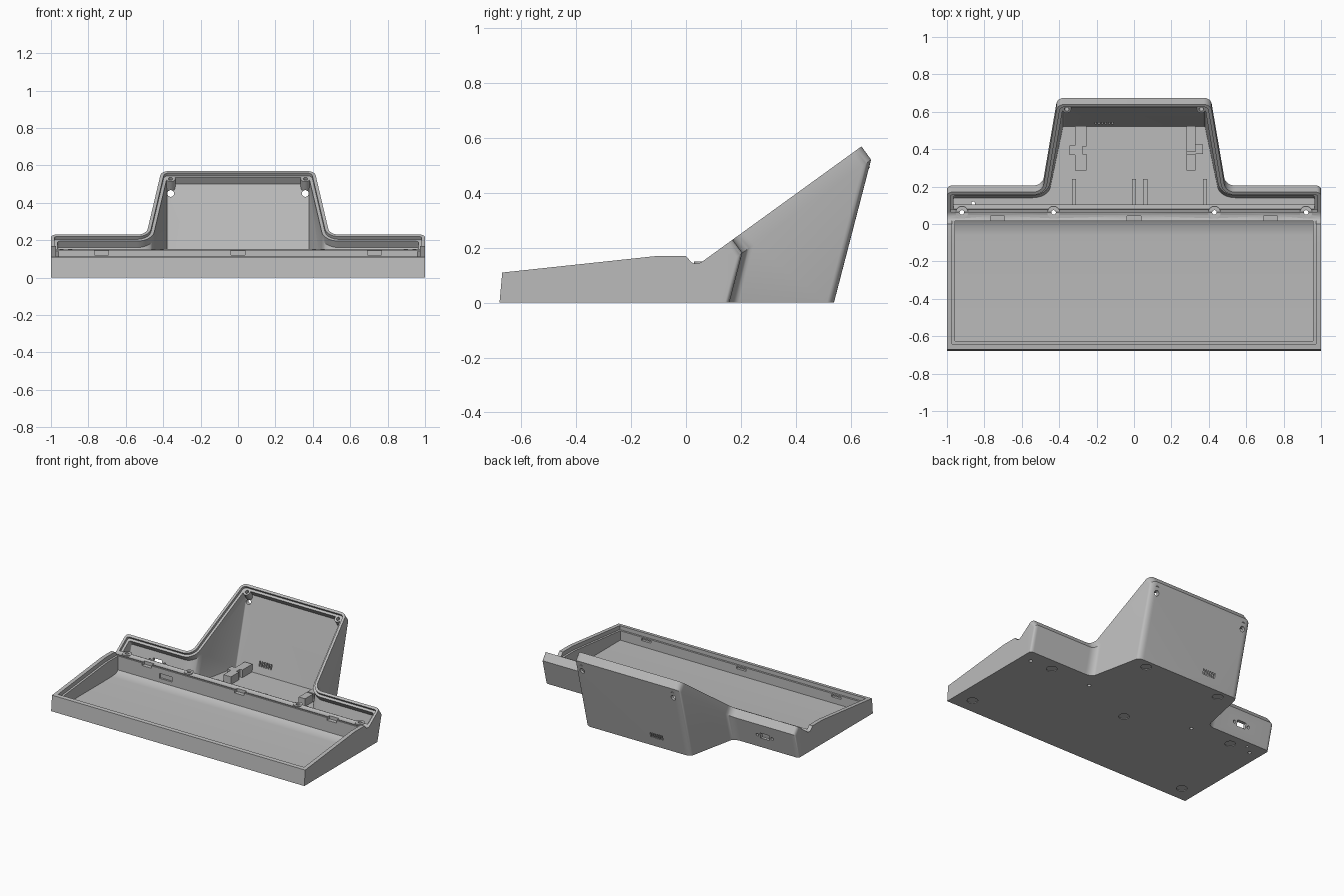
import bpy, bmesh, math
from mathutils import Vector, Matrix

if "Cube" in bpy.data.objects:
    bpy.data.objects.remove(bpy.data.objects["Cube"], do_unlink=True)

grey = bpy.data.materials.new("case grey")
grey.use_nodes = True
grey.diffuse_color = (0.5, 0.5, 0.5, 1)
grey.node_tree.nodes["Principled BSDF"].inputs["Base Color"].default_value = (0.5, 0.5, 0.5, 1)


def finish(bm, name):
    bmesh.ops.recalc_face_normals(bm, faces=bm.faces[:])
    me = bpy.data.meshes.new(name)
    bm.to_mesh(me)
    bm.free()
    me.materials.append(grey)
    ob = bpy.data.objects.new(name, me)
    bpy.context.scene.collection.objects.link(ob)
    return ob


def stack(name, rings):
    """Closed solid through matching rings of points."""
    bm = bmesh.new()
    loops = [[bm.verts.new(p) for p in r] for r in rings]
    n = len(loops[0])
    for a, b in zip(loops, loops[1:]):
        for i in range(n):
            j = (i + 1) % n
            bm.faces.new((a[i], a[j], b[j], b[i]))
    bm.faces.new(loops[0][::-1])
    bm.faces.new(loops[-1])
    return finish(bm, name)


def prism(name, profile, half):
    """Side profile (y, z) extruded across the width."""
    return stack(name, [[(x, y, z) for y, z in profile] for x in (-half, half)])


def boxes(name, items):
    bm = bmesh.new()
    for centre, size in items:
        m = Matrix.Translation(centre) @ Matrix.Diagonal((*size, 1))
        bmesh.ops.create_cube(bm, size=1, matrix=m)
    return finish(bm, name)


def rods(name, items, seg=24):
    """Cylinders given as (start, end, radius)."""
    bm = bmesh.new()
    for a, b, r in items:
        a, b = Vector(a), Vector(b)
        rot = (b - a).to_track_quat('Z', 'Y').to_matrix().to_4x4()
        bmesh.ops.create_cone(bm, cap_ends=True, segments=seg, radius1=r, radius2=r,
                              depth=(b - a).length, matrix=Matrix.Translation((a + b) / 2) @ rot)
    return finish(bm, name)


def combine(target, tool, op):
    mod = target.modifiers.new("bool", 'BOOLEAN')
    mod.operation, mod.object, mod.solver = op, tool, 'EXACT'
    deps = bpy.context.evaluated_depsgraph_get()
    me = bpy.data.meshes.new_from_object(target.evaluated_get(deps))
    target.modifiers.clear()
    target.data = me
    bpy.data.objects.remove(tool, do_unlink=True)


# Sloping rim plane: t runs up the slope, n is height above it
def on_rim(x, t, n):
    return Vector((x, 0.17 + 0.81 * t - 0.586 * n, 0.23 + 0.586 * t + 0.81 * n))


def outline(inset, front):
    """Rounded T outline on the rim plane, shrunk by inset."""
    half = [(1, front, 0), (1, 0, 0.025), (0.49, 0, -0.06), (0.41, 0.58, 0.045)]
    full = half + [(-x, t, r) for x, t, r in half[::-1]]
    pts = [Vector(p[:2]) for p in full]
    out = []
    for i, (x, t, r) in enumerate(full):
        p = pts[i]
        d1 = (p - pts[i - 1]).normalized()
        d2 = (pts[(i + 1) % len(pts)] - p).normalized()
        n1, n2 = Vector((-d1.y, d1.x)), Vector((-d2.y, d2.x))
        mitre = (n1 + n2) / (1 + n1.dot(n2))
        if r == 0:
            out.append(Vector((x - math.copysign(inset, x), front)))
            continue
        r = max(r - inset, 0.012) if r > 0 else r - inset
        c = p + mitre * (inset + r)
        a0 = math.atan2(-n1.y * r, -n1.x * r)
        a1 = math.atan2(-n2.y * r, -n2.x * r)
        turn = (a1 - a0 + math.pi) % (2 * math.pi) - math.pi
        for k in range(9):
            a = a0 + turn * k / 8
            out.append(c + abs(r) * Vector((math.cos(a), math.sin(a))))
    return out


def hood(name, inset, front, levels, bottom=None):
    """Outline dropped square to the rim, then leaning down to a flat bottom."""
    pts = outline(inset, front)
    rings = [[on_rim(p.x, p.y, n) for p in pts] for n in levels]
    if bottom is not None:
        rings.append([Vector((v.x, v.y - 0.26 * (v.z - bottom), bottom)) for v in rings[-1]])
    return stack(name, rings)


# Outer shell: keyboard wedge joined with the raised rear housing
case = prism("case_shell", [(-0.68, 0), (-0.67, 0.11), (-0.11, 0.17), (0, 0.17), (0.02, 0.147),
                            (0.03, 0.143), (0.05, 0.145), (0.12, 0.185), (0.12, 0)], 1)
combine(case, hood("rear", 0, -0.14, (0, -0.06), 0), 'UNION')

# Rear cavity with a stepped rim
combine(case, hood("cavity", 0.035, -0.123, (0.05, -0.06), 0.02), 'DIFFERENCE')
combine(case, hood("rim_step", 0.018, -0.132, (0.05, -0.018)), 'DIFFERENCE')

# Keyboard tray with a ledge around it
combine(case, prism("tray", [(-0.625, 0.02), (-0.06, 0.02), (-0.01, 0.025), (0.015, 0.04),
                             (0.015, 0.3), (-0.625, 0.3)], 0.957), 'DIFFERENCE')
combine(case, prism("ledge", [(-0.642, 0.085), (-0.11, 0.14), (0.02, 0.14),
                              (0.02, 0.3), (-0.642, 0.3)], 0.972), 'DIFFERENCE')

# Screw posts beside the divider and in the upper corners
posts = [(x, 0.062) for x in (-0.92, -0.43, 0.43, 0.92)]
combine(case, rods("posts", [((x, y, 0.01), (x, y, 0.15), 0.033) for x, y in posts]), 'UNION')
combine(case, rods("corner_posts", [(on_rim(s * 0.36, 0.535, -0.018), on_rim(s * 0.36, 0.535, -0.08), 0.025)
                                    for s in (-1, 1)]), 'UNION')

# Screw holes and round foot recesses
holes = [((x, y, -0.1), (x, y, 0.3), 0.012) for x, y in posts]
holes += [(on_rim(s * 0.36, 0.535, 0.05), on_rim(s * 0.36, 0.535, -0.06), 0.012) for s in (-1, 1)]
holes += [((-0.86, 0.11, -0.1), (-0.86, 0.11, 0.05), 0.01)]
holes += [((s * 0.36, 0.61, 0.45), (s * 0.36, 0.75, 0.45), 0.018) for s in (-1, 1)]
combine(case, rods("holes", holes), 'DIFFERENCE')
feet = [(0, -0.1)] + [(s * x, y) for s in (-1, 1) for x, y in ((0.88, -0.57), (0.75, 0.07), (0.3, 0.48))]
combine(case, rods("feet", [((x, y, -0.05), (x, y, 0.005), 0.035) for x, y in feet]), 'DIFFERENCE')

# Rear vents, connector opening and clip notches
cuts = [((-0.205 + 0.018 * i, 0.55, 0.085), (0.009, 0.12, 0.035)) for i in range(6)]
cuts += [((-0.75, 0.17, 0.095), (0.07, 0.12, 0.04))]
cuts += [((x, 0.028, 0.137), (0.075, 0.03, 0.03)) for x in (-0.73, 0, 0.73)]
cuts += [((x, -0.63, 0.07), (0.075, 0.024, 0.015)) for x in (-0.75, 0, 0.75)]
cuts += [((x, 0.018, 0.085), (0.1, 0.02, 0.035)) for x in (-0.58,)]
combine(case, boxes("openings", cuts), 'DIFFERENCE')
combine(case, rods("connector_screws", [((-0.75 + s * 0.058, 0.11, 0.095), (-0.75 + s * 0.058, 0.25, 0.095), 0.01)
                                        for s in (-1, 1)]), 'DIFFERENCE')

# Circuit board rails and brackets on the rear floor
rails = boxes("floor_rails", [((x, 0.165, 0.035), (0.022, 0.15, 0.04)) for x in (-0.32, 0, 0.06, 0.38)])
left = boxes("left_bracket", [((0.305, 0.455, 0.045), (0.05, 0.14, 0.06)),
                              ((0.305, 0.33, 0.045), (0.05, 0.09, 0.06)),
                              ((0.325, 0.4, 0.03), (0.09, 0.05, 0.03))])
right = boxes("right_bracket", [((-0.285, 0.47, 0.045), (0.06, 0.11, 0.06)),
                                ((-0.285, 0.33, 0.045), (0.06, 0.09, 0.06)),
                                ((-0.31, 0.395, 0.045), (0.07, 0.05, 0.06))])

for ob in (case, rails, left, right):
    bpy.ops.object.select_all(action='DESELECT')
    ob.select_set(True)
    bpy.context.view_layer.objects.active = ob
    bpy.ops.object.shade_smooth_by_angle(angle=math.radians(30))
